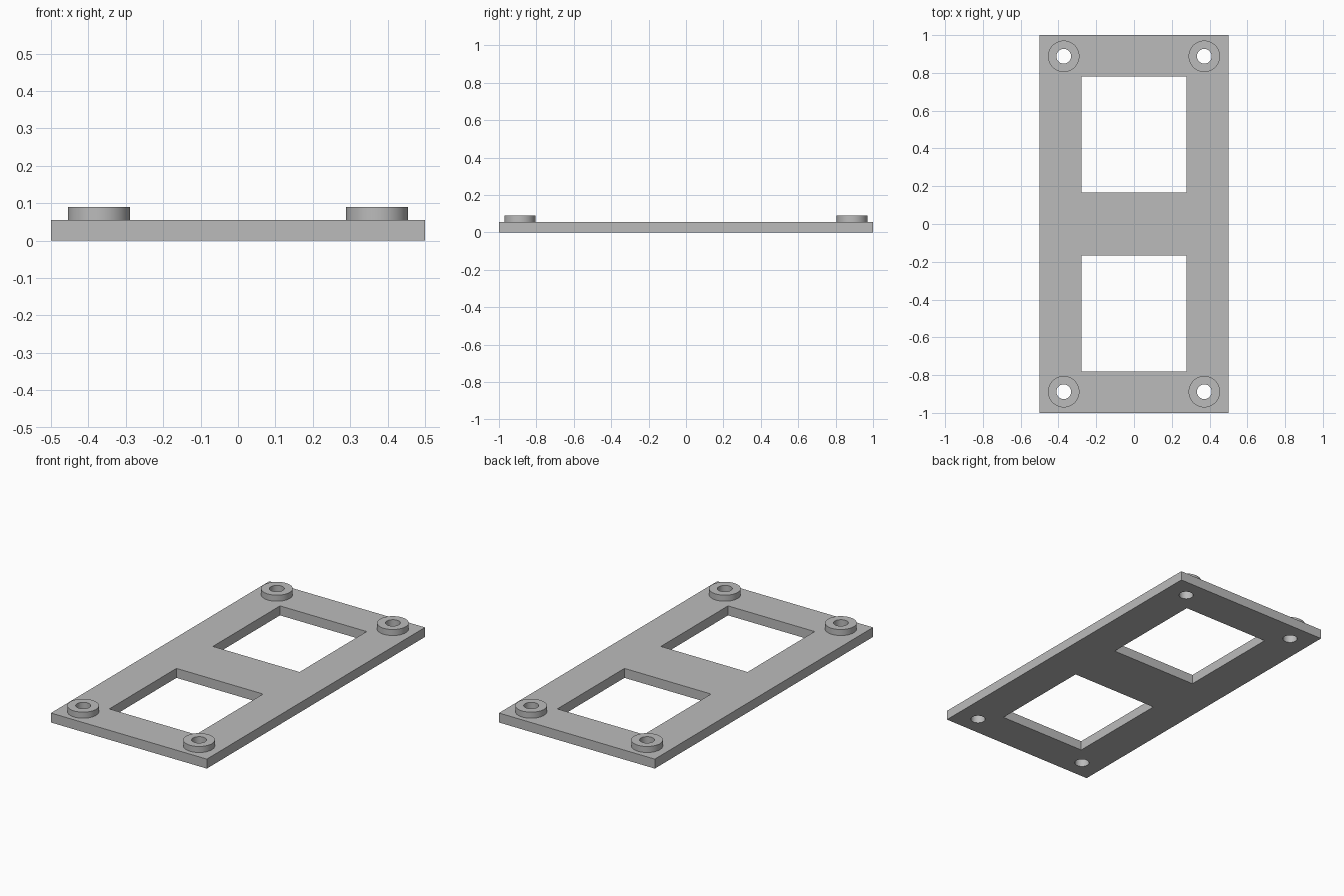
import bpy
import bmesh
from math import cos, sin, tau

cube = bpy.data.objects.get("Cube")
if cube:
    bpy.data.objects.remove(cube, do_unlink=True)

PLATE_TOP, BOSS_TOP = 0.055, 0.09
HOLE_R, BOSS_R = 0.039, 0.083
BOSS_X, BOSS_Y = 0.372, 0.888

grey = bpy.data.materials.new("plain grey")
grey.use_nodes = True
colour = (0.5, 0.5, 0.5, 1)
grey.diffuse_color = colour
grey.node_tree.nodes["Principled BSDF"].inputs["Base Color"].default_value = colour


def rectangle(x0, x1, y0, y1):
    return [(x0, y0), (x1, y0), (x1, y1), (x0, y1)]


def circle(cx, cy, radius, sides=64):
    return [(cx + radius * cos(tau * i / sides), cy + radius * sin(tau * i / sides))
            for i in range(sides)]


def extruded(name, outlines, z0, z1, open_bottom=False):
    """Fill nested outlines (inner ones become holes) and extrude from z0 to z1."""
    curve = bpy.data.curves.new(name, "CURVE")
    curve.dimensions = "2D"
    curve.fill_mode = "BOTH"
    curve.extrude = (z1 - z0) / 2
    for outline in outlines:
        spline = curve.splines.new("POLY")
        spline.points.add(len(outline) - 1)
        for point, (x, y) in zip(spline.points, outline):
            point.co = (x, y, 0, 1)
        spline.use_cyclic_u = True
    helper = bpy.data.objects.new(name + " outline", curve)
    bpy.context.collection.objects.link(helper)
    mesh = bpy.data.meshes.new_from_object(
        helper.evaluated_get(bpy.context.evaluated_depsgraph_get()))
    bpy.data.objects.remove(helper, do_unlink=True)

    bm = bmesh.new()
    bm.from_mesh(mesh)
    bmesh.ops.remove_doubles(bm, verts=bm.verts, dist=1e-5)
    bmesh.ops.translate(bm, verts=bm.verts, vec=(0, 0, (z0 + z1) / 2))
    bmesh.ops.recalc_face_normals(bm, faces=bm.faces)
    if open_bottom:
        hidden = [f for f in bm.faces if f.normal.z < -0.9]
        bmesh.ops.delete(bm, geom=hidden, context="FACES")
    bm.to_mesh(mesh)
    bm.free()

    mesh.name = name
    mesh.materials.clear()
    mesh.materials.append(grey)
    obj = bpy.data.objects.new(name, mesh)
    bpy.context.collection.objects.link(obj)
    bpy.ops.object.select_all(action="DESELECT")
    obj.select_set(True)
    bpy.context.view_layer.objects.active = obj
    bpy.ops.object.shade_smooth_by_angle()
    return obj


corners = [(sx, sy) for sx in (-1, 1) for sy in (-1, 1)]

# Flat plate with two square windows and four screw holes
plate = [rectangle(-0.5, 0.5, -1, 1),
         rectangle(-0.278, 0.278, 0.167, 0.782),
         rectangle(-0.278, 0.278, -0.782, -0.167)]
plate += [circle(sx * BOSS_X, sy * BOSS_Y, HOLE_R) for sx, sy in corners]
extruded("base_plate", plate, 0, PLATE_TOP)

# Raised ring around each screw hole
for sx, sy in corners:
    name = f"{'back' if sy > 0 else 'front'}_{'left' if sx > 0 else 'right'}_standoff"
    x, y = sx * BOSS_X, sy * BOSS_Y
    extruded(name, [circle(x, y, BOSS_R), circle(x, y, HOLE_R)],
             PLATE_TOP, BOSS_TOP, open_bottom=True)
